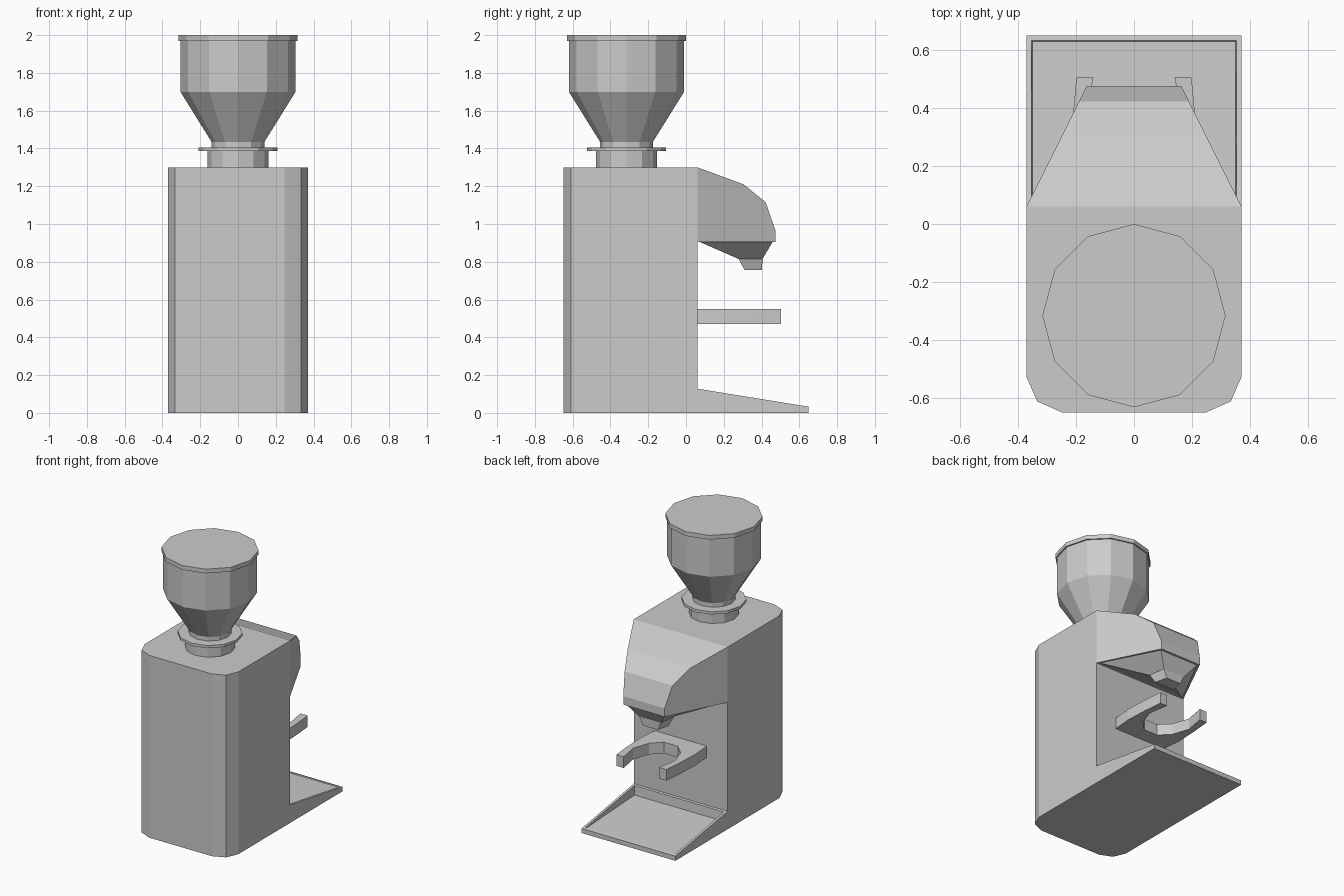
import bpy, bmesh
from math import sin, cos, pi

cube = bpy.data.objects.get("Cube")
if cube:
    bpy.data.objects.remove(cube, do_unlink=True)

# Single plain grey finish
grey = bpy.data.materials.new("plain_grey")
grey.use_nodes = True
colour = (0.6, 0.6, 0.6, 1)
grey.diffuse_color = colour
grey.node_tree.nodes["Principled BSDF"].inputs["Base Color"].default_value = colour


def finish(name, bm):
    bmesh.ops.recalc_face_normals(bm, faces=bm.faces[:])
    mesh = bpy.data.meshes.new(name)
    bm.to_mesh(mesh)
    bm.free()
    mesh.materials.append(grey)
    obj = bpy.data.objects.new(name, mesh)
    bpy.context.collection.objects.link(obj)
    return obj


def build_loft(rings):
    """Skin a stack of equal rings and cap both ends."""
    bm = bmesh.new()
    loops = [[bm.verts.new(p) for p in ring] for ring in rings]
    n = len(loops[0])
    for a, b in zip(loops, loops[1:]):
        for i in range(n):
            j = (i + 1) % n
            bm.faces.new((a[i], a[j], b[j], b[i]))
    bm.faces.new(loops[0][::-1])
    bm.faces.new(loops[-1])
    return bm


def loft(name, rings):
    return finish(name, build_loft(rings))


def mirrored(half, z):
    """Closed ring at height z from the +x half of an outline."""
    return [(x, y, z) for x, y in half] + [(-x, y, z) for x, y in reversed(half)]


def turned(name, profile, centre_y=-0.315, sides=12):
    loft(name, [[(r * cos(2 * pi * i / sides), centre_y + r * sin(2 * pi * i / sides), z)
                 for i in range(sides)] for r, z in profile])


# Main body with chamfered corners
body = [(0.37, 0.06), (0.37, -0.525), (0.333, -0.61), (0.247, -0.648)]
loft("body", [mirrored(body, z) for z in (0, 1.3)])

# Bean hopper stack
turned("hopper_neck", [(0.162, 1.29), (0.162, 1.39)])
turned("hopper_flange", [(0.21, 1.387), (0.21, 1.406)])
turned("hopper", [(0.14, 1.4), (0.14, 1.435), (0.305, 1.7), (0.305, 1.97)])
turned("hopper_lid", [(0.315, 1.97), (0.315, 2.0)])

# Dosing head, tapering in plan towards the tip
profile = [(0.06, 1.3), (0.305, 1.21), (0.422, 1.115), (0.474, 0.965),
           (0.474, 0.905), (0.06, 0.905)]


def head_half(y):
    return 0.37 - 0.5 * (y - 0.06)


loft("head", [[(s * head_half(y), y, z) for y, z in profile] for s in (1, -1)])

# Funnel and spout below the head
spout_top = [(0.1, 0.278), (0.085, 0.405)]
loft("funnel", [mirrored([(0.355, 0.07), (0.155, 0.459)], 0.906), mirrored(spout_top, 0.815)])
loft("spout", [mirrored(spout_top, 0.816), mirrored([(0.08, 0.31), (0.058, 0.402)], 0.756)])

# Holder fork with a faceted round opening
fork = [(0.205, 0.055), (0.218, 0.2), (0.211, 0.36), (0.198, 0.503), (0.14, 0.503),
        (0.165, 0.36), (0.125, 0.24), (0.055, 0.17)]
loft("holder_fork", [mirrored(fork, z) for z in (0.47, 0.55)])

# Sloping drip tray with a recessed floor
bm = build_loft([[(s * 0.37, y, z) for y, z in ((0.05, 0), (0.648, 0), (0.648, 0.033), (0.06, 0.128))]
                 for s in (1, -1)])
bmesh.ops.recalc_face_normals(bm, faces=bm.faces[:])
top = max(bm.faces, key=lambda f: f.normal.z)
for width in (0.024, 0.005):
    bmesh.ops.inset_individual(bm, faces=[top], thickness=width)
for v in top.verts:
    v.co.z -= 0.065 if v.co.y < 0.3 else 0.004
finish("drip_tray", bm)
